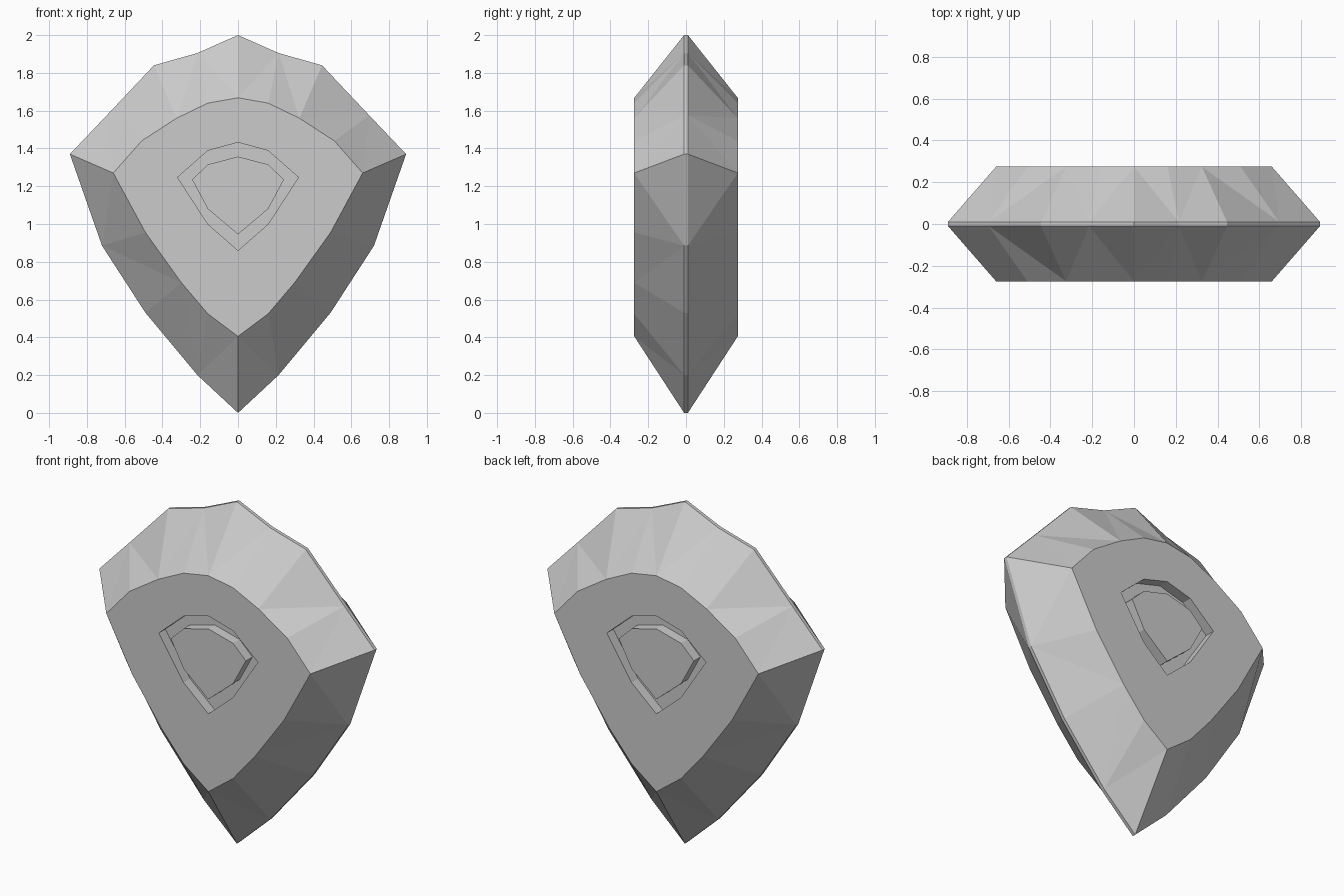
import bpy, bmesh

if "Cube" in bpy.data.objects:
    bpy.data.objects.remove(bpy.data.objects["Cube"])

# Right-hand half profiles (x, z), bottom to top
RIM = [(0, 0), (.215, .2), (.49, .53), (.72, .885), (.89, 1.37),
       (.695, 1.575), (.445, 1.84), (.215, 1.905), (0, 2)]
FACE = [(0, .405), (.16, .525), (.30, .69), (.49, .955), (.66, 1.27),
        (.51, 1.44), (.325, 1.56), (.16, 1.64), (0, 1.668)]
GROOVE = [(0, .86), (.16, 1.0), (.32, 1.247), (.16, 1.388), (0, 1.432)]
BOSS = [(0, .945), (.16, 1.08), (.243, 1.235), (.16, 1.315), (0, 1.357)]
RIM_Y, FACE_Y, DEPTH = .01, .274, .06

bm = bmesh.new()


def ring(half, y):
    """Closed loop of verts from a mirrored half profile."""
    pts = half + [(-x, z) for x, z in half[-2:0:-1]]
    return [bm.verts.new((x, y, z)) for x, z in pts]


def quads(a, b):
    n = len(a)
    for i in range(n):
        j = (i + 1) % n
        bm.faces.new((a[i], a[j], b[j], b[i]))


def facets(rim, face):
    """Bevel band: each odd rim point fans to the even face points beside it."""
    n = len(rim)
    for i in range(1, n, 2):
        for j in (i - 1, (i + 1) % n):
            bm.faces.new((rim[i], rim[j], face[j]))
            bm.faces.new((rim[i], face[j], face[i]))


rims = []
for s in (-1, 1):
    rim, face = ring(RIM, s * RIM_Y), ring(FACE, s * FACE_Y)
    rims.append(rim)
    facets(rim, face)
    # Flat plate around the groove
    top = ring(GROOVE, s * FACE_Y)
    m = len(top)
    for i in range(m):
        j = (i + 1) % m
        bm.faces.new((face[2 * i], face[2 * i + 1], face[2 * j], top[j], top[i]))
    # Groove walls and floor, then the flush centre boss
    floor_out = ring(GROOVE, s * (FACE_Y - DEPTH))
    floor_in = ring(BOSS, s * (FACE_Y - DEPTH))
    boss = ring(BOSS, s * FACE_Y)
    quads(top, floor_out)
    quads(floor_out, floor_in)
    quads(floor_in, boss)
    bm.faces.new(boss)

# Thin girdle joining both halves
quads(*rims)

bmesh.ops.recalc_face_normals(bm, faces=bm.faces)
mesh = bpy.data.meshes.new("faceted_shield_stone")
bm.to_mesh(mesh)
bm.free()
obj = bpy.data.objects.new("faceted_shield_stone", mesh)
bpy.context.collection.objects.link(obj)
